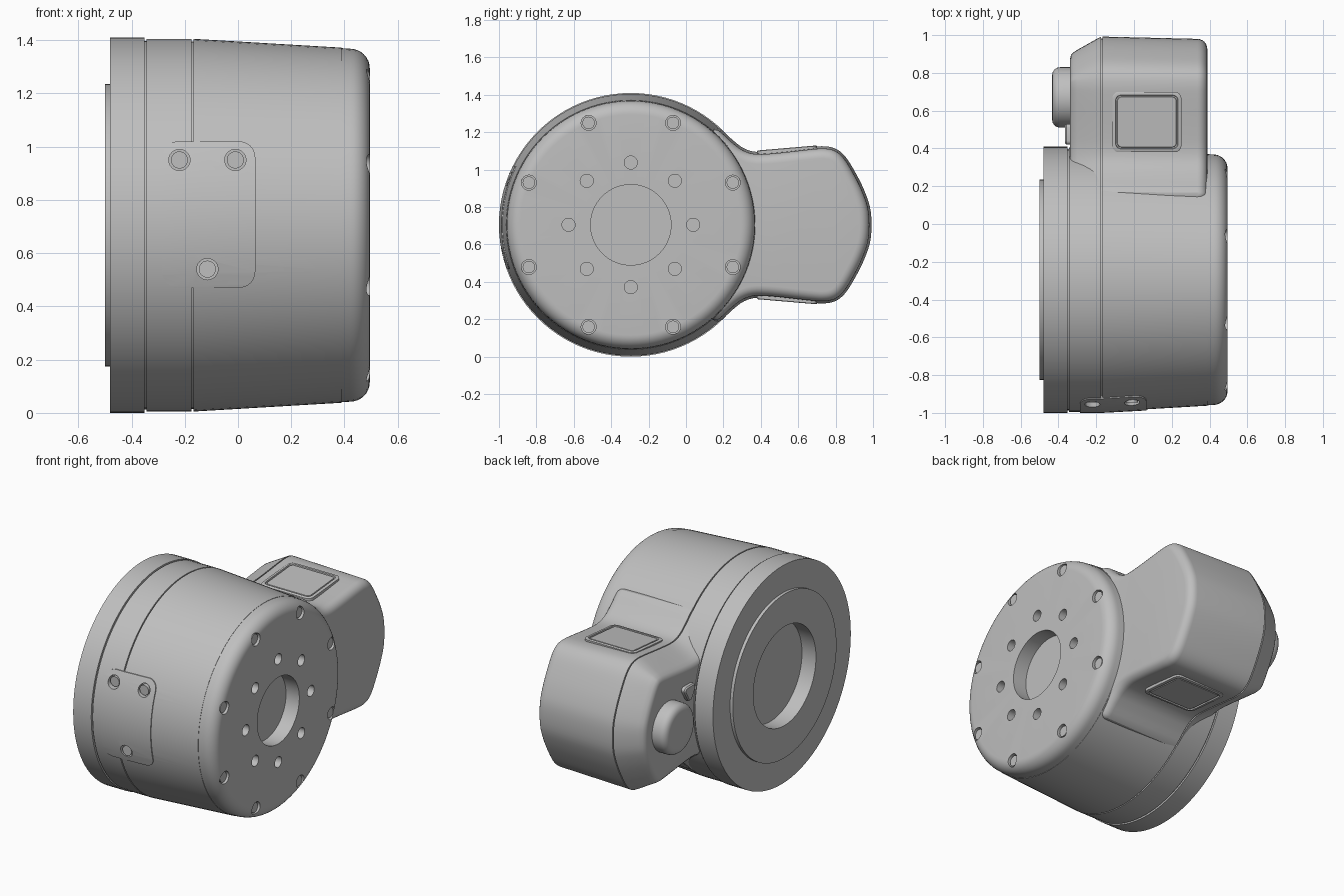
import bpy, bmesh, math
from mathutils import Vector, Matrix, geometry

cube = bpy.data.objects.get("Cube")
if cube:
    bpy.data.objects.remove(cube)

CY, CZ = -0.295, 0.705          # axis of the main drum
SEG = 96

metal = bpy.data.materials.new("light grey metal")
metal.use_nodes = True
metal.diffuse_color = (0.52, 0.52, 0.52, 1)
metal.node_tree.nodes["Principled BSDF"].inputs["Base Color"].default_value = (0.52, 0.52, 0.52, 1)


def finish(bm, name):
    bmesh.ops.remove_doubles(bm, verts=bm.verts, dist=1e-5)
    bmesh.ops.recalc_face_normals(bm, faces=bm.faces)
    me = bpy.data.meshes.new(name)
    bm.to_mesh(me)
    bm.free()
    ob = bpy.data.objects.new(name, me)
    bpy.context.collection.objects.link(ob)
    me.materials.append(metal)
    return ob


def smooth(ob, angle=28):
    bpy.ops.object.select_all(action='DESELECT')
    ob.select_set(True)
    bpy.context.view_layer.objects.active = ob
    bpy.ops.object.shade_smooth_by_angle(angle=math.radians(angle))


def lathe(name, profile, y=CY, z=CZ, seg=SEG):
    """Revolve (x, radius) points about an axis along x."""
    return loft(name, [[(x, y + r * math.cos(2 * math.pi * i / seg),
                         z + r * math.sin(2 * math.pi * i / seg)) for i in range(seg)]
                       for x, r in profile])


def loft(name, rings):
    bm = bmesh.new()
    loops = [[bm.verts.new(p) for p in ring] for ring in rings]
    for a, b in zip(loops, loops[1:]):
        for i in range(len(a)):
            j = (i + 1) % len(a)
            bm.faces.new((a[i], a[j], b[j], b[i]))
    bm.faces.new(loops[0])
    bm.faces.new(loops[-1])
    return finish(bm, name)


def rounded_rect(w, h, r, n=6):
    pts = []
    for k, (sx, sy) in enumerate([(1, 1), (-1, 1), (-1, -1), (1, -1)]):
        for i in range(n + 1):
            a = math.pi / 2 * (k + i / n)
            pts.append((sx * (w / 2 - r) + r * math.cos(a), sy * (h / 2 - r) + r * math.sin(a)))
    return pts


def rod(bm, center, radius, depth, axis):
    rot = Vector((0, 0, 1)).rotation_difference(Vector(axis)).to_matrix().to_4x4()
    bmesh.ops.create_cone(bm, cap_ends=True, segments=24, radius1=radius, radius2=radius,
                          depth=depth, matrix=Matrix.Translation(center) @ rot)


def boolean(ob, tool, op):
    m = ob.modifiers.new(op.lower(), 'BOOLEAN')
    m.object, m.operation, m.solver = tool, op, 'EXACT'
    bpy.context.view_layer.objects.active = ob
    bpy.ops.object.select_all(action='DESELECT')
    ob.select_set(True)
    bpy.ops.object.modifier_apply(modifier=m.name)
    bpy.data.objects.remove(tool)


# Main drum: flange, seams, tapered wall, rounded nose and blind bores at both ends
nose = [(0.42 + 0.075 * math.sin(t), 0.59 + 0.073 * math.cos(t))
        for t in [math.pi / 2 * i / 8 for i in range(9)]]
drum = lathe("drum_housing", [
    (-0.40, 0.32), (-0.50, 0.32), (-0.50, 0.53), (-0.48, 0.53), (-0.48, 0.705),
    (-0.351, 0.705), (-0.351, 0.692), (-0.344, 0.692), (-0.344, 0.70),
    (-0.174, 0.70), (-0.174, 0.69), (-0.167, 0.69), (-0.167, 0.70),
    (0.388, 0.667), (0.388, 0.665)] + nose + [(0.495, 0.215), (0.40, 0.215)])

# Bolt holes on the nose face
bm = bmesh.new()
for k in range(8):
    for radius, offset, size, depth in ((0.59, 0.5, 0.04, 0.06), (0.333, 0, 0.035, 0.10)):
        a = math.pi / 4 * (k + offset)
        rod(bm, (0.495, CY + radius * math.cos(a), CZ + radius * math.sin(a)), size, depth, (1, 0, 0))
boolean(drum, finish(bm, "hole_cutter"), 'DIFFERENCE')
smooth(drum)

# Bolt heads seated in the outer holes
for k in range(8):
    a = math.pi / 4 * (k + 0.5)
    bm = bmesh.new()
    rod(bm, (0.46, CY + 0.59 * math.cos(a), CZ + 0.59 * math.sin(a)), 0.033, 0.046, (1, 0, 0))
    smooth(finish(bm, "nose_bolt_%d" % (k + 1)))

# Curved access plate on the front, trimmed to follow the drum wall
plate = loft("access_plate", [[(-0.11 + u, y, 0.745 + v) for u, v in rounded_rect(0.35, 0.55, 0.06)]
                              for y in (-1.1, -0.85)])
shell = lathe("plate_shell", [(-0.45, 0.5), (-0.45, 0.705), (-0.17, 0.705), (0.388, 0.675), (0.388, 0.5)])
boolean(plate, shell, 'INTERSECT')
bm = bmesh.new()
plate_holes = [(-0.22, 0.95), (-0.01, 0.95), (-0.115, 0.54)]
for x, z in plate_holes:
    surface = CY - math.sqrt(0.70 ** 2 - (z - CZ) ** 2)
    rod(bm, (x, surface, z), 0.04, 0.07, (0, 1, 0))
holes = finish(bm, "plate_hole_cutter")
drum_holes = holes.copy()
drum_holes.data = holes.data.copy()
bpy.context.collection.objects.link(drum_holes)
boolean(plate, holes, 'DIFFERENCE')
boolean(drum, drum_holes, 'DIFFERENCE')
smooth(plate)
smooth(drum)
for i, (x, z) in enumerate(plate_holes):
    surface = CY - math.sqrt(0.70 ** 2 - (z - CZ) ** 2)
    bm = bmesh.new()
    rod(bm, (x, surface + 0.025, z), 0.032, 0.04, (0, 1, 0))
    smooth(finish(bm, "plate_bolt_%d" % (i + 1)))

# Side housing: filleted outline (y, half height), mirrored about the drum axis
half = [(0.10, 0.50), (0.17, 0.52), (0.25, 0.453), (0.31, 0.409), (0.38, 0.39), (0.50, 0.397),
        (0.66, 0.415), (0.74, 0.42), (0.80, 0.407), (0.85, 0.367), (0.90, 0.29),
        (0.955, 0.18), (0.988, 0.07)]
knots = [Vector(p) for p in half] + [Vector((y, -h)) for y, h in reversed(half)]
outline = []
for i in range(len(knots) - 1):
    p0, p1, p2 = knots[max(i - 1, 0)], knots[i], knots[i + 1]
    p3 = knots[min(i + 2, len(knots) - 1)]
    t1, t2 = (p2 - p0) / 2, (p3 - p1) / 2
    for s in range(4):
        t = s / 4
        outline.append(p1 * (2*t**3 - 3*t**2 + 1) + t1 * (t**3 - 2*t**2 + t)
                       + p2 * (3*t**2 - 2*t**3) + t2 * (t**3 - t**2))
outline.append(knots[-1])


def section(x, inset):
    ring, last = [], len(outline) - 1
    for i, p in enumerate(outline):
        d = (outline[min(i + 1, last)] - outline[max(i - 1, 0)]).normalized()
        q = p + Vector((d.y, -d.x)) * inset
        ring.append((x, q.x, CZ + q.y))
    return ring


corner = [(0.335 + 0.053 * math.sin(t), 0.012 + 0.053 * (1 - math.cos(t)))
          for t in [math.pi / 2 * i / 6 for i in range(7)]]
arm = loft("side_housing", [section(x, d) for x, d in [
    (-0.338, 0.115), (-0.334, 0.098), (-0.322, 0.084), (-0.30, 0.07), (-0.19, 0.008), (-0.174, 0),
    (-0.174, 0.01), (-0.167, 0.01), (-0.167, 0)] + corner])
smooth(arm)

# Round knob on the back of the side housing
smooth(lathe("back_knob", [(-0.30, 0.16), (-0.39, 0.16), (-0.408, 0.157), (-0.422, 0.147),
                           (-0.431, 0.133), (-0.434, 0.115)], 0.67, CZ, 48), 40)

# Small rounded triangular button beside the knob
tri = []
for k in range(3):
    for i in range(7):
        a = math.radians(120 * k - 60 + 20 * i + 30)
        c = math.radians(120 * k + 30)
        tri.append((0.04 * math.cos(c) + 0.02 * math.cos(a), 0.04 * math.sin(c) + 0.02 * math.sin(a)))
smooth(loft("back_button", [[(x, 0.475 + u * s, CZ + 0.155 + v * s) for u, v in tri]
                            for x, s in ((-0.31, 1), (-0.358, 1), (-0.366, 0.85))]))

# Rimmed cover plates on the upper and lower faces of the side housing
for side, name in ((1, "upper_cover"), (-1, "lower_cover")):
    rings = []
    for lift, shrink in ((-0.03, 0), (0.008, 0), (0.011, 0.006), (0.011, 0.018), (0.003, 0.02),
                         (0.003, 0.026), (0.009, 0.028)):
        rings.append([(0.068 + u, 0.54 + v, CZ + side * (0.400 + 0.085 * v + lift))
                      for u, v in rounded_rect(0.366 - 2 * shrink, 0.32 - 2 * shrink, 0.036 - shrink / 2)])
    smooth(loft(name, rings))
